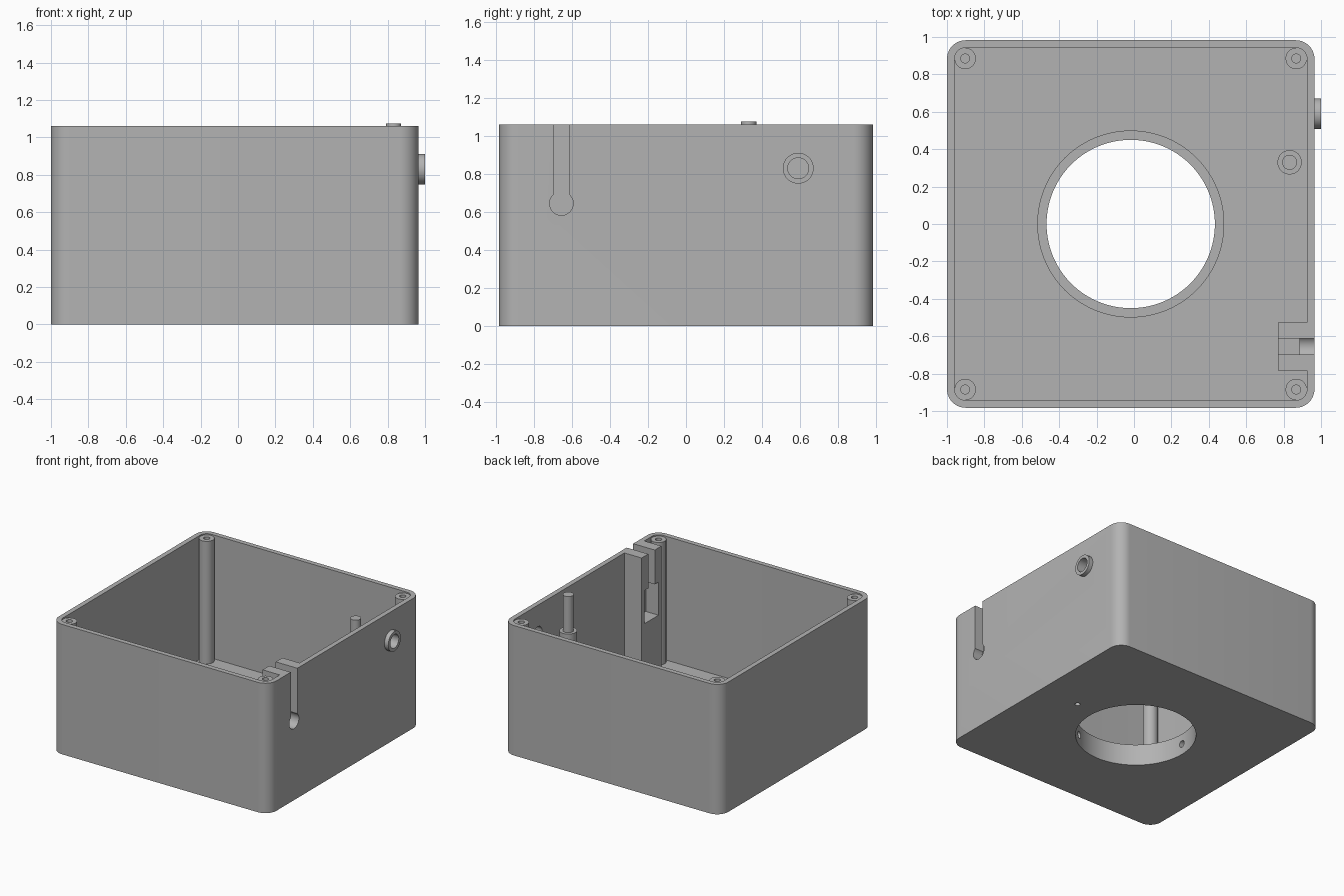
import bpy, bmesh, math
from mathutils import Matrix, Vector

cube = bpy.data.objects.get("Cube")
if cube:
    bpy.data.objects.remove(cube, do_unlink=True)

GREY = (0.45, 0.45, 0.45, 1)
mat = bpy.data.materials.new("plain grey")
mat.use_nodes = True
mat.diffuse_color = GREY
mat.node_tree.nodes["Principled BSDF"].inputs["Base Color"].default_value = GREY

CX = -0.0175               # centre of the box in x
HALF, HEIGHT = 0.9825, 1.06
WALL, FLOOR = 0.04, 0.05
SLOT_Y, SLOT_Z = -0.655, 0.645


def finish(name, bm):
    mesh = bpy.data.meshes.new(name)
    bm.to_mesh(mesh)
    bm.free()
    mesh.materials.append(mat)
    obj = bpy.data.objects.new(name, mesh)
    bpy.context.collection.objects.link(obj)
    return obj


def box(name, lo, hi, radius=0):
    """Box between two corners, with optional rounded upright edges."""
    lo, hi = Vector(lo), Vector(hi)
    bm = bmesh.new()
    bmesh.ops.create_cube(bm, size=1)
    bmesh.ops.scale(bm, vec=hi - lo, verts=bm.verts)
    bmesh.ops.translate(bm, vec=(lo + hi) / 2, verts=bm.verts)
    if radius:
        upright = [e for e in bm.edges
                   if abs(e.verts[0].co.z - e.verts[1].co.z) > 0.01]
        bmesh.ops.bevel(bm, geom=upright, offset=radius, segments=10,
                        profile=0.5, affect='EDGES')
    return finish(name, bm)


def rod(name, start, end, radius, sides=40):
    """Cylinder running from start to end."""
    start, end = Vector(start), Vector(end)
    axis = end - start
    turn = axis.to_track_quat('Z', 'Y').to_matrix().to_4x4()
    bm = bmesh.new()
    bmesh.ops.create_cone(bm, cap_ends=True, segments=sides, radius1=radius,
                          radius2=radius, depth=axis.length,
                          matrix=Matrix.Translation((start + end) / 2) @ turn)
    return finish(name, bm)


def combine(target, tools, operation):
    """Apply booleans to target and remove the tool objects."""
    for tool in tools:
        tool.hide_render = True
        mod = target.modifiers.new("boolean", 'BOOLEAN')
        mod.operation, mod.object, mod.solver = operation, tool, 'EXACT'
    bpy.context.view_layer.update()
    graph = bpy.context.evaluated_depsgraph_get()
    mesh = bpy.data.meshes.new_from_object(target.evaluated_get(graph))
    target.modifiers.clear()
    target.data = mesh
    for tool in tools:
        bpy.data.objects.remove(tool, do_unlink=True)


# Open box with the cable clamp block joined to its wall
inner = HALF - WALL
shell = box("box_shell", (CX - HALF, -HALF, 0), (CX + HALF, HALF, HEIGHT), 0.1)
combine(shell, [box("cavity", (CX - inner, -inner, FLOOR),
                    (CX + inner, inner, HEIGHT + 0.2), 0.06)], 'DIFFERENCE')
combine(shell, [box("cable_block", (0.77, SLOT_Y - 0.128, FLOOR - 0.02),
                    (0.945, SLOT_Y + 0.128, HEIGHT))], 'UNION')

# Openings: lens hole, cable slot and knot pocket, port hole, blind pin hole
combine(shell, [
    rod("lens_cut", (CX, 0, -0.1), (CX, 0, 0.3), 0.45, 96),
    box("slot_cut", (0.7, SLOT_Y - 0.042, SLOT_Z), (1.1, SLOT_Y + 0.042, 1.2)),
    rod("cable_hole", (0.85, SLOT_Y, SLOT_Z), (1.1, SLOT_Y, SLOT_Z), 0.062),
    box("knot_pocket", (0.7, SLOT_Y - 0.09, 0.51), (0.885, SLOT_Y + 0.09, 0.78)),
    rod("port_cut", (0.8, 0.59, 0.83), (1.1, 0.59, 0.83), 0.055),
    rod("pin_hole", (0.61, 0.07, -0.1), (0.61, 0.07, 0.035), 0.02, 24),
], 'DIFFERENCE')

# Collar around the lens hole with three radial screw holes
collar = rod("lens_collar", (CX, 0, 0.03), (CX, 0, 0.175), 0.5, 96)
cuts = [rod("collar_cut", (CX, 0, -0.1), (CX, 0, 0.3), 0.45, 96)]
for degrees in (60, 180, 300):
    a = math.radians(degrees)
    out = Vector((math.cos(a), math.sin(a), 0))
    base = Vector((CX, 0, 0.09))
    cuts.append(rod("screw_cut", base + out * 0.4, base + out * 0.6, 0.028, 24))
combine(collar, cuts, 'DIFFERENCE')

# Raised ring around the side port
port = rod("port_ring", (0.945, 0.59, 0.83), (1.0, 0.59, 0.83), 0.081)
combine(port, [rod("ring_cut", (0.9, 0.59, 0.83), (1.1, 0.59, 0.83), 0.055)],
        'DIFFERENCE')

# Corner screw posts
parts = [shell, collar, port]
for sx, side in ((-1, "right"), (1, "left")):
    for sy, end in ((-1, "front"), (1, "back")):
        x, y = CX + sx * 0.885, sy * 0.885
        post = rod(f"{end}_{side}_post", (x, y, 0.03), (x, y, 1.05), 0.057)
        combine(post, [rod("post_cut", (x, y, 0.75), (x, y, 1.2), 0.024, 24)],
                'DIFFERENCE')
        parts.append(post)

# Stepped peg beside the left wall
parts.append(rod("peg_base", (0.832, 0.33, 0.03), (0.832, 0.33, 0.78), 0.065))
parts.append(rod("peg_pin", (0.832, 0.33, 0.75), (0.832, 0.33, 1.075), 0.04))

bpy.ops.object.select_all(action='DESELECT')
for part in parts:
    part.select_set(True)
bpy.context.view_layer.objects.active = shell
bpy.ops.object.shade_smooth_by_angle(angle=math.radians(30))
